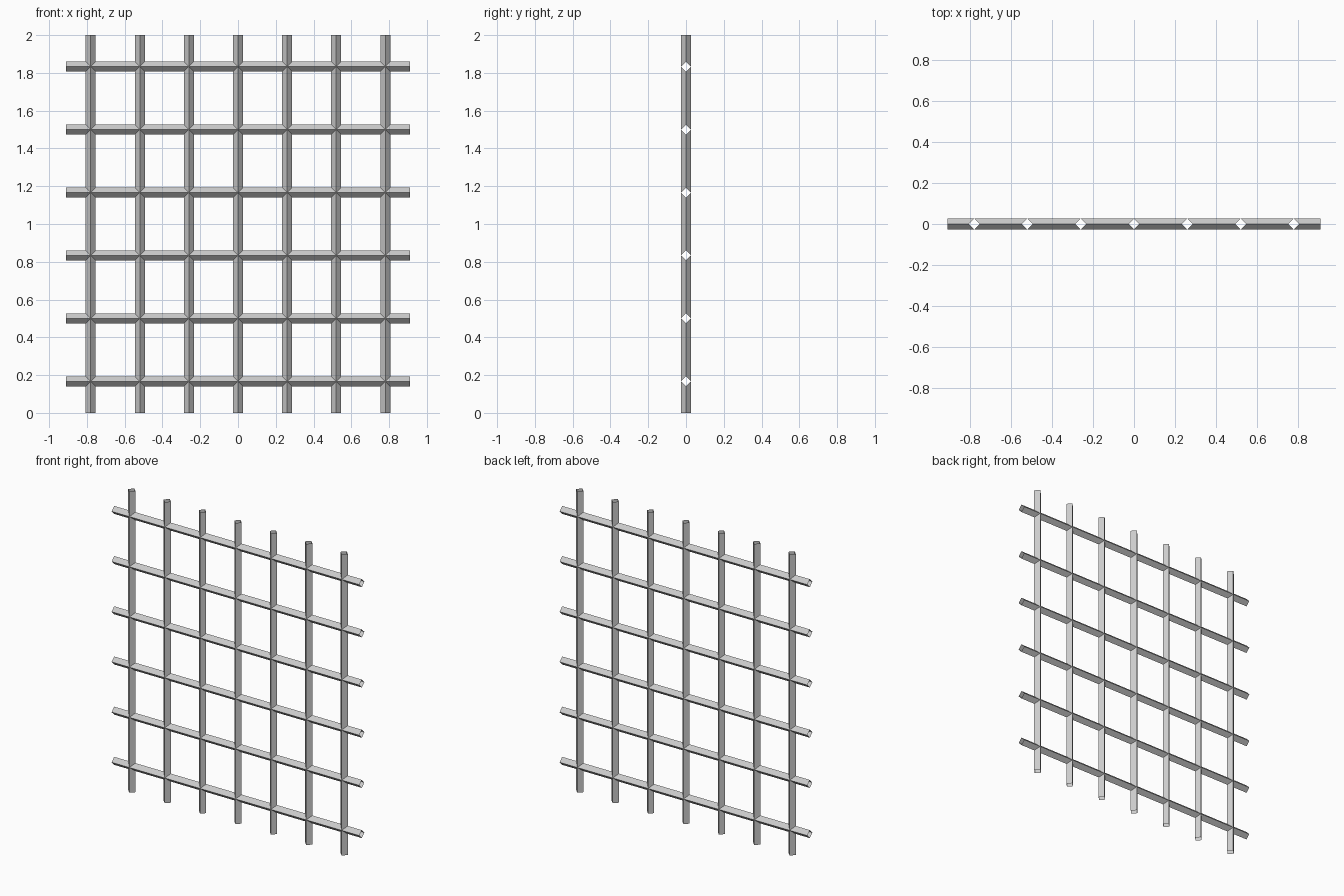
import bpy, bmesh
from mathutils import Vector

if "Cube" in bpy.data.objects:
    bpy.data.objects.remove(bpy.data.objects["Cube"])

R = 0.0265                                   # half diagonal of the diamond section
XS = [(i - 3) * 0.26 for i in range(7)]      # upright bars
ZS = [(i + 0.5) / 3 for i in range(6)]       # cross bars
HALF_W, HEIGHT = 0.91, 2.0

X, Y, Z = Vector((1, 0, 0)), Vector((0, 1, 0)), Vector((0, 0, 1))
bm = bmesh.new()


def bar(origin, axis, side, nodes, start, end):
    """Hollow diamond bar, mitred into the crossing bars at every node."""
    stops = [(start, 0)] + [(n, R) for n in nodes] + [(end, 0)]
    for (a, inset_a), (b, inset_b) in zip(stops, stops[1:]):
        for s in (1, -1):
            for d in (1, -1):
                ridge, edge = origin + Y * R * d, origin + side * R * s
                pts = [ridge + axis * a, edge + axis * (a + inset_a),
                       edge + axis * (b - inset_b), ridge + axis * b]
                f = bm.faces.new([bm.verts.new(p) for p in pts])
                f.normal_update()
                if f.normal.dot(side * s + Y * d) < 0:
                    f.normal_flip()


# Upright bars
for x in XS:
    bar(X * x, Z, X, ZS, 0, HEIGHT)

# Cross bars
for z in ZS:
    bar(Z * z, X, Z, XS, -HALF_W, HALF_W)

# Weld the mitred crossings into one lattice
bmesh.ops.remove_doubles(bm, verts=bm.verts, dist=1e-4)
mesh = bpy.data.meshes.new("lattice_grille")
bm.to_mesh(mesh)
bm.free()
bpy.context.collection.objects.link(bpy.data.objects.new("lattice_grille", mesh))
